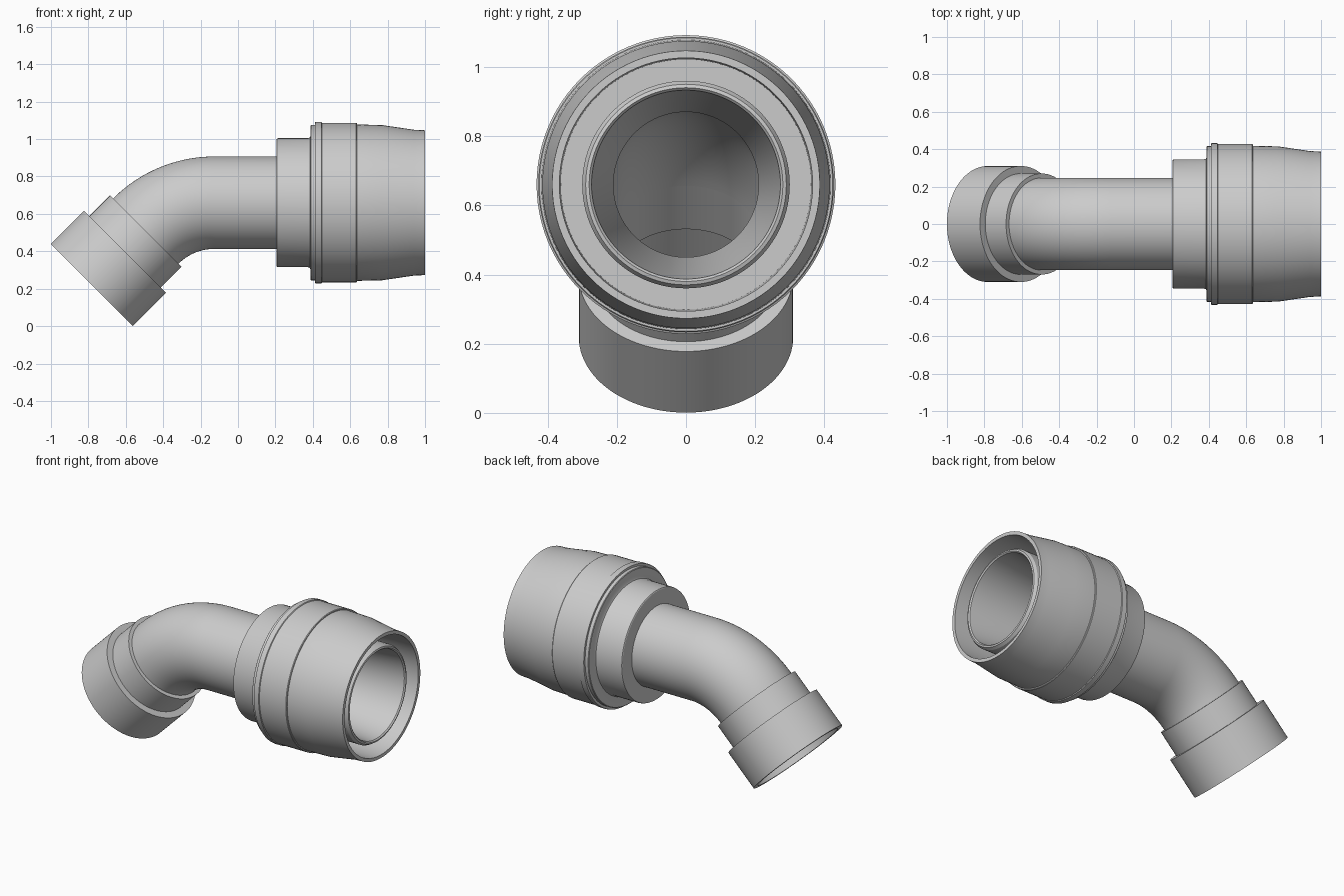
import bpy, bmesh, math
from mathutils import Vector

if "Cube" in bpy.data.objects:
    bpy.data.objects.remove(bpy.data.objects["Cube"])

SEG = 96
AXIS_Z = 0.66
PIPE_R, BORE_R = 0.247, 0.21
SIDE = Vector((0, 1, 0))


def ring(bm, centre, direction, r):
    """Circle of vertices around a centre, square to a direction in the xz plane."""
    up = SIDE.cross(direction)
    return [bm.verts.new(centre + r * (math.cos(a) * SIDE + math.sin(a) * up))
            for a in (2 * math.pi * i / SEG for i in range(SEG))]


def skin(bm, rings):
    for a, b in zip(rings, rings[1:]):
        for i in range(SEG):
            j = (i + 1) % SEG
            bm.faces.new((a[i], a[j], b[j], b[i]))


def finish(bm, name, weld=False):
    if weld:
        bmesh.ops.remove_doubles(bm, verts=bm.verts, dist=1e-5)
    bmesh.ops.recalc_face_normals(bm, faces=bm.faces)
    mesh = bpy.data.meshes.new(name)
    bm.to_mesh(mesh)
    bm.free()
    obj = bpy.data.objects.new(name, mesh)
    bpy.context.collection.objects.link(obj)
    bpy.ops.object.select_all(action='DESELECT')
    obj.select_set(True)
    bpy.context.view_layer.objects.active = obj
    bpy.ops.object.shade_smooth_by_angle(angle=math.radians(25))
    return obj


def lathe(name, origin, direction, profile):
    """Revolve a closed (distance, radius) profile about an axis."""
    bm = bmesh.new()
    rings = [ring(bm, origin + direction * s, direction, r) for s, r in profile]
    skin(bm, rings + rings[:1])
    return finish(bm, name)


# Socket on the angled leg
diag = Vector((1, 0, 1)).normalized()
mouth = Vector((-0.781, 0, 0.22))
LEG = 0.407
lathe("angled_socket", mouth, diag, [
    (LEG, BORE_R), (LEG, 0.27), (0.25, 0.27), (0.25, 0.31), (0, 0.31),
    (0, 0.28), (0.23, 0.275), (0.23, BORE_R)])

# Hollow elbow pipe: 45 degree bend, then a straight run
start = mouth + diag * LEG
tangent = (AXIS_Z - start.z) * math.sqrt(2)
bend_r = tangent / math.tan(math.radians(22.5))
end_x = start.x + (AXIS_Z - start.z) + tangent
path = []
for i in range(25):
    a = math.radians(45) * (1 - i / 24)
    path.append((Vector((end_x - bend_r * math.sin(a), 0,
                         AXIS_Z - bend_r + bend_r * math.cos(a))),
                 Vector((math.cos(a), 0, math.sin(a)))))
path.append((Vector((0.21, 0, AXIS_Z)), Vector((1, 0, 0))))
bm = bmesh.new()
outer = [ring(bm, p, d, PIPE_R) for p, d in path]
inner = [ring(bm, p, d, BORE_R) for p, d in reversed(path)]
skin(bm, outer + inner + outer[:1])
finish(bm, "elbow_pipe")

# Straight coupling: stepped outer sleeve, annular recess and inner spigot
lathe("coupling_body", Vector((0, 0, AXIS_Z)), Vector((1, 0, 0)), [
    (0.205, BORE_R), (0.205, 0.338), (0.208, 0.343), (0.215, 0.345),
    (0.375, 0.345), (0.384, 0.349), (0.388, 0.358),
    (0.388, 0.412), (0.391, 0.416), (0.412, 0.416),
    (0.412, 0.430), (0.415, 0.432), (0.446, 0.432), (0.449, 0.427),
    (0.632, 0.427), (0.636, 0.424), (0.636, 0.418), (0.77, 0.415),
    (0.94, 0.390), (1.0, 0.387),
    (1.0, 0.366), (0.62, 0.362), (0.62, 0.300),
    (0.955, 0.300), (0.972, 0.290), (0.975, 0.280), (0.968, 0.273),
    (0.30, BORE_R)])
